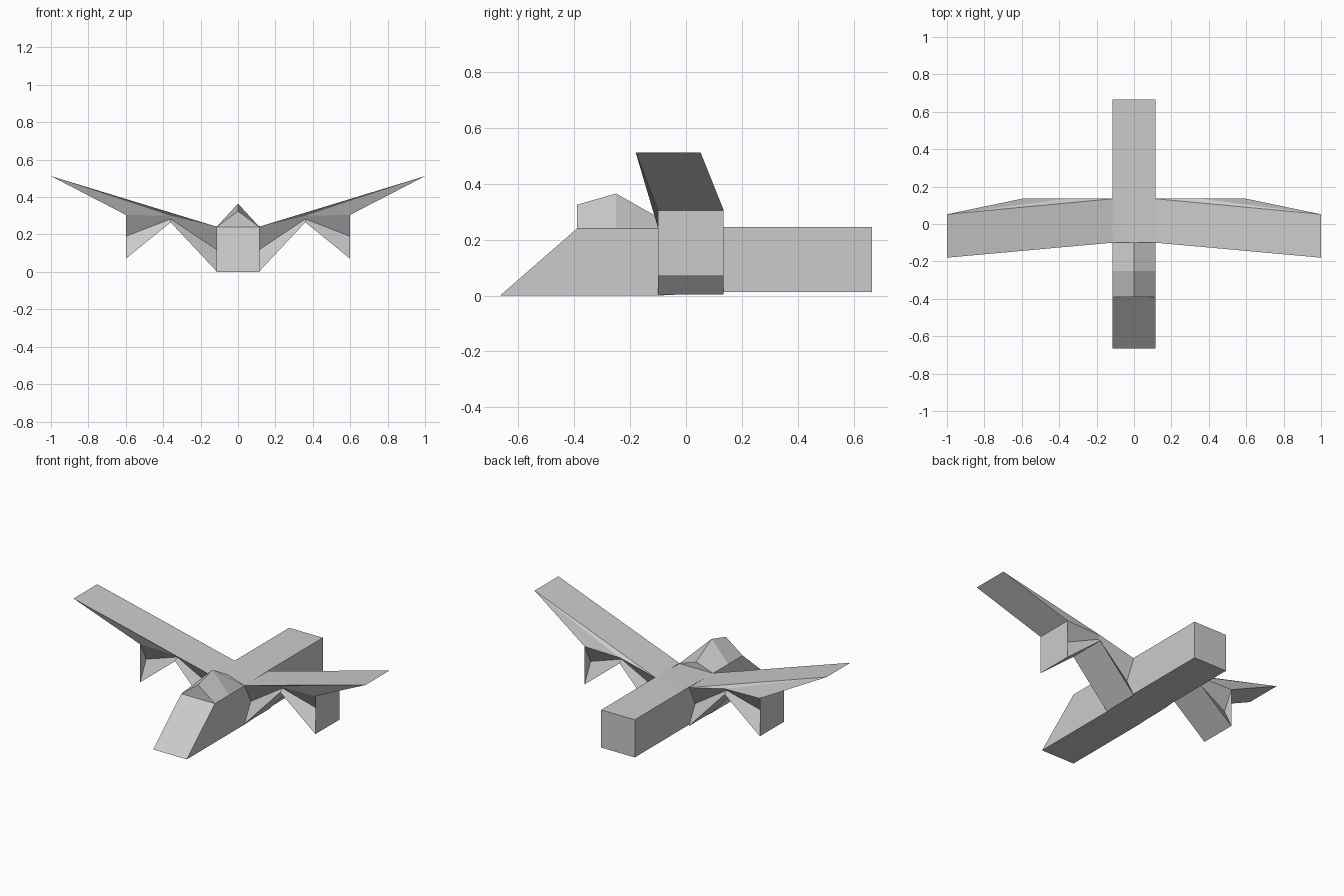
import bpy, bmesh

if "Cube" in bpy.data.objects:
    bpy.data.objects.remove(bpy.data.objects["Cube"])

HALF = 0.115              # half width of the fuselage
FRONT, BACK = -0.10, 0.135  # wing root chord


def make_object(name, verts, faces, mirror=False):
    bm = bmesh.new()
    vs = [bm.verts.new(v) for v in verts]
    for f in faces:
        bm.faces.new([vs[i] for i in f])
    bmesh.ops.recalc_face_normals(bm, faces=bm.faces)
    mesh = bpy.data.meshes.new(name)
    bm.to_mesh(mesh)
    bm.free()
    obj = bpy.data.objects.new(name, mesh)
    bpy.context.collection.objects.link(obj)
    if mirror:
        obj.modifiers.new("Mirror", 'MIRROR').use_axis[0] = True
    return obj


# Fuselage: side profile (y, z) extruded across the width
profile = [(-0.665, 0), (-0.10, 0), (0.135, 0.012), (0.665, 0.012),
           (0.665, 0.245), (0.135, 0.245), (-0.10, 0.24), (-0.39, 0.24)]
n = len(profile)
verts = [(s * HALF, y, z) for s in (-1, 1) for y, z in profile]
faces = [list(range(n)), list(range(n, 2 * n))]
faces += [(i, (i + 1) % n, n + (i + 1) % n, n + i) for i in range(n)]
make_object("fuselage", verts, faces)

# Canopy: three triangular cross-sections (y, ridge height) joined together
sections = [(-0.39, 0.325), (-0.25, 0.365), (-0.10, 0.28)]
verts = []
for y, ridge in sections:
    verts += [(-HALF, y, 0.24), (0, y, ridge), (HALF, y, 0.24)]
faces = [(0, 1, 2), (6, 7, 8)]
for k in (0, 3):
    faces += [(k, k + 1, k + 4, k + 3), (k + 1, k + 2, k + 5, k + 4)]
make_object("canopy", verts, faces)

# Wing: stations (x, top, middle, bottom, recess) plus the tip edge;
# the front and back faces are pressed in along their middle line
stations = [(HALF, 0.242, 0.12, 0.004, 0.06),
            (0.36, 0.30, 0.283, 0.265, 0.02),
            (0.60, 0.305, 0.19, 0.07, 0.06)]
verts, faces = [], []
for edge, tip_y, inward in ((FRONT, -0.18, 1), (BACK, 0.052, -1)):
    b = len(verts)
    for x, top, mid, low, recess in stations:
        verts += [(x, edge, top), (x, edge + inward * recess, mid), (x, edge, low)]
    verts.append((1.0, tip_y, 0.512))
    faces += [(b, b + 3, b + 9), (b + 3, b + 6, b + 9)]
    for k in (b, b + 3):
        faces += [(k, k + 1, k + 4, k + 3), (k + 1, k + 2, k + 5, k + 4)]
# upper skin, outer underside, fin side panel, two inner underside panels
for i, j in ((0, 9), (9, 6), (8, 5), (5, 2)):
    faces.append((i, j, j + 10, i + 10))
verts_panel = [(0.60, y, z) for y, z in
               ((FRONT, 0.305), (BACK, 0.305), (BACK, 0.07), (FRONT, 0.07))]
p = len(verts)
verts += verts_panel
faces.append((p, p + 1, p + 2, p + 3))
make_object("wing", verts, faces, mirror=True)
